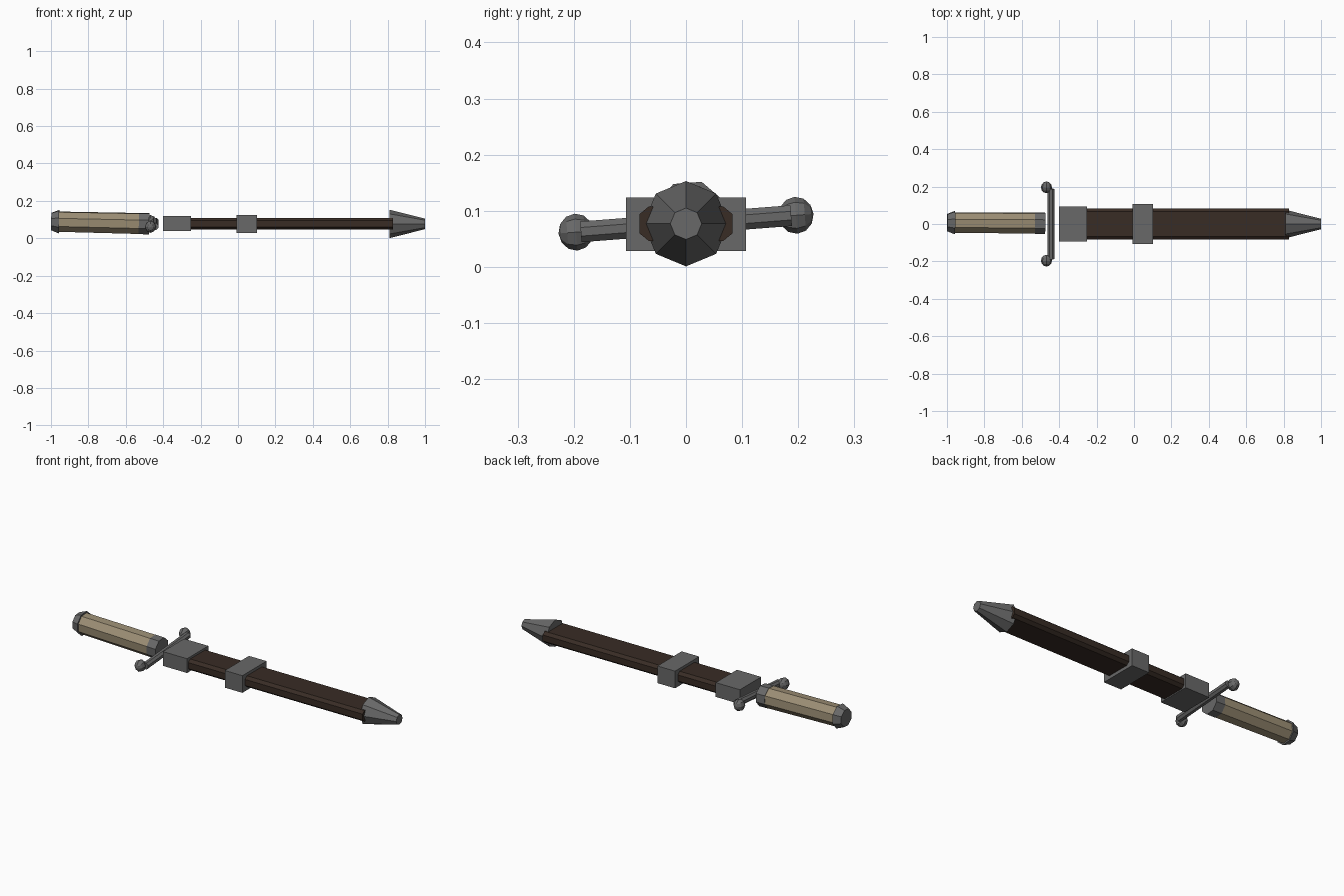
import bpy
from math import cos, sin, pi, radians
from mathutils import Matrix, Vector

if "Cube" in bpy.data.objects:
    bpy.data.objects.remove(bpy.data.objects["Cube"])


def material(name, rgb):
    m = bpy.data.materials.new(name)
    m.diffuse_color = (*rgb, 1)
    m.use_nodes = True
    m.node_tree.nodes["Principled BSDF"].inputs["Base Color"].default_value = m.diffuse_color
    return m


STEEL = material("dark_steel", (0.14, 0.14, 0.14))
LEATHER = material("dark_leather", (0.04, 0.025, 0.018))
BONE = material("bone", (0.33, 0.27, 0.175))


def octagon(r, turn=0.0):
    return [(r * cos(turn + i * pi / 4), r * sin(turn + i * pi / 4)) for i in range(8)]


def loft(name, sections, mat, matrix):
    """Skin (x, [(y, z)...]) sections along local x and cap both ends."""
    n = len(sections[0][1])
    verts = [matrix @ Vector((x, y, z)) for x, ring in sections for y, z in ring]
    faces = [list(range(n))[::-1], list(range(len(verts) - n, len(verts)))]
    for s in range(len(sections) - 1):
        for i in range(n):
            a, b = s * n + i, s * n + (i + 1) % n
            faces.append([a, b, b + n, a + n])
    mesh = bpy.data.meshes.new(name)
    mesh.from_pydata(verts, [], faces)
    mesh.materials.append(mat)
    obj = bpy.data.objects.new(name, mesh)
    bpy.context.collection.objects.link(obj)
    return obj


def box(name, x0, x1, y, z0, z1):
    bpy.ops.mesh.primitive_cube_add(size=1, location=((x0 + x1) / 2, 0, (z0 + z1) / 2))
    o = bpy.context.object
    o.name = name
    o.scale = (x1 - x0, 2 * y, z1 - z0)
    o.data.materials.append(STEEL)


# Scabbard: flattened eight-sided body with steel tip
AXIS = Matrix.Translation((0, 0, 0.077))
flat = [(0.083, -0.017), (0.083, 0.017), (0.066, 0.031), (-0.066, 0.031),
        (-0.083, 0.017), (-0.083, -0.017), (-0.066, -0.031), (0.066, -0.031)]
loft("scabbard", [(-0.39, flat), (0.83, flat)], LEATHER, AXIS)
loft("scabbard_tip", [(0.81, octagon(0.076)), (1.0, octagon(0.028))], STEEL, AXIS)

# Steel bands
box("scabbard_throat", -0.40, -0.25, 0.094, 0.04, 0.12)
box("scabbard_band", -0.007, 0.102, 0.107, 0.028, 0.124)

# Handle: slightly rolled and pitched, sitting loose from the sheath
roll = radians(4.4)
HILT = (Matrix.Translation((-0.475, 0.004, 0.078)) @ Matrix.Rotation(radians(1.3), 4, 'Y')
        @ Matrix.Rotation(radians(-0.4), 4, 'Z') @ Matrix.Rotation(roll, 4, 'X'))
ring = lambda r: octagon(r, pi / 8)
loft("grip", [(-0.485, ring(0.057)), (-0.05, ring(0.059))], BONE, HILT)
loft("grip_collar", [(-0.055, ring(0.060)), (0, ring(0.060))], STEEL, HILT)
loft("pommel", [(-0.524, ring(0.049)), (-0.482, ring(0.066))], STEEL, HILT)

# Crossguard: thin bar with faceted ball ends
GUARD = (Matrix.Translation((-0.444, 0, 0.077)) @ Matrix.Rotation(roll, 4, 'X')
         @ Matrix.Rotation(pi / 2, 4, 'Z'))
loft("crossguard", [(-0.188, ring(0.020)), (0.188, ring(0.020))], STEEL, GUARD)
for side, label in ((-1, "front"), (1, "back")):
    bpy.ops.mesh.primitive_uv_sphere_add(segments=8, ring_count=6, radius=0.033)
    ball = bpy.context.object
    ball.name = "guard_ball_" + label
    ball.matrix_world = (Matrix.Translation((-0.468, side * 0.196, 0.077 + side * 0.015))
                         @ Matrix.Rotation(roll, 4, 'X') @ Matrix.Rotation(pi / 2, 4, 'X'))
    ball.scale = (0.9, 1, 0.95)
    ball.data.materials.append(STEEL)
